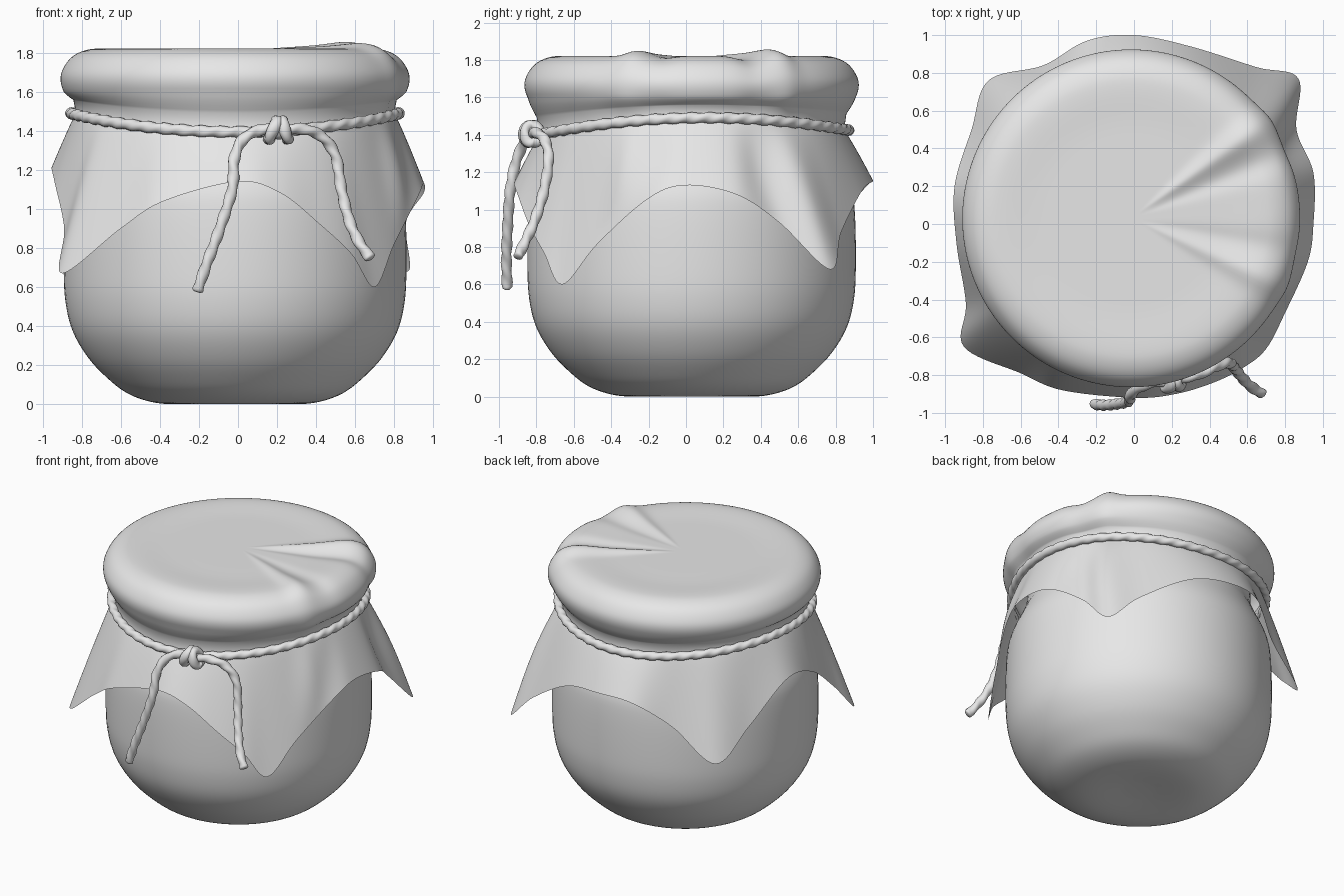
import bpy, bmesh, math
from mathutils import Vector

if "Cube" in bpy.data.objects:
    bpy.data.objects.remove(bpy.data.objects["Cube"])

CX, CY = -0.015, 0.03          # axis of the jar
TAU = 2 * math.pi

grey = bpy.data.materials.new("plain_grey")
grey.use_nodes = True
grey.diffuse_color = (0.8, 0.8, 0.8, 1)
grey.node_tree.nodes["Principled BSDF"].inputs["Base Color"].default_value = (0.8, 0.8, 0.8, 1)


def smooth_path(points, steps, closed=False):
    """Catmull-Rom curve through the points."""
    pts = [Vector(p) for p in points]
    n = len(pts)

    def pick(i):
        return pts[i % n] if closed else pts[max(0, min(n - 1, i))]

    out = []
    for i in range(n if closed else n - 1):
        a, b, c, d = (pick(i + k) for k in (-1, 0, 1, 2))
        for s in range(steps):
            t = s / steps
            out.append(0.5 * (2 * b + (c - a) * t + (2 * a - 5 * b + 4 * c - d) * t ** 2
                              + (3 * b - a - 3 * c + d) * t ** 3))
    if not closed:
        out.append(pts[-1])
    return out


def loft(name, rings, cap_start=False, cap_end=False, loop=False):
    """Skin a list of closed rings into one smooth object."""
    bm = bmesh.new()
    rows = [[bm.verts.new(p) for p in ring] for ring in rings]
    n = len(rows[0])
    pairs = list(zip(rows, rows[1:]))
    if loop:
        pairs.append((rows[-1], rows[0]))
    for a, b in pairs:
        for j in range(n):
            k = (j + 1) % n
            bm.faces.new((a[j], a[k], b[k], b[j]))
    if cap_start:
        bm.faces.new(rows[0][::-1])
    if cap_end:
        bm.faces.new(rows[-1])
    bmesh.ops.recalc_face_normals(bm, faces=bm.faces)
    for f in bm.faces:
        f.smooth = True
    mesh = bpy.data.meshes.new(name)
    bm.to_mesh(mesh)
    bm.free()
    mesh.materials.append(grey)
    obj = bpy.data.objects.new(name, mesh)
    bpy.context.collection.objects.link(obj)
    return obj


def rope(name, path, radius=0.03, closed=False, pitch=0.1, sides=14):
    """Twisted two-strand cord swept along a path."""
    n = len(path)
    rings, travelled = [], 0.0
    total = sum((path[i + 1] - path[i]).length for i in range(n - 1))
    if closed:
        total += (path[0] - path[-1]).length
    turns = round(total / pitch)
    for i, p in enumerate(path):
        if i:
            travelled += (p - path[i - 1]).length
        ahead = path[(i + 1) % n] if closed else path[min(i + 1, n - 1)]
        behind = path[i - 1] if closed else path[max(i - 1, 0)]
        tangent = (ahead - behind).normalized()
        outward = Vector((p.x - CX, p.y - CY, 0))
        side = tangent.cross(outward).normalized()
        up = side.cross(tangent)
        twist = TAU * turns * travelled / total
        shrink = 1.0
        if not closed and i in (0, n - 1):
            shrink = 0.6
        ring = []
        for j in range(sides):
            a = TAU * j / sides
            r = radius * shrink * (0.93 + 0.1 * math.cos(2 * a - twist))
            ring.append(p + side * (r * math.cos(a)) + up * (r * math.sin(a)))
        rings.append(ring)
    return loft(name, rings, not closed, not closed, closed)


def rope_height(a):
    return 1.45 + 0.04 * math.cos(2 * a) + 0.015 * math.sin(a)


# Jar: smooth turned body with a neck hidden under the cloth
jar_profile = smooth_path([
    (0.1, 0.012, 0), (0.3, 0, 0), (0.43, 0.012, 0), (0.55, 0.055, 0), (0.65, 0.13, 0),
    (0.75, 0.235, 0), (0.83, 0.37, 0), (0.868, 0.52, 0), (0.878, 0.7, 0), (0.873, 0.98, 0),
    (0.85, 1.12, 0), (0.78, 1.28, 0), (0.74, 1.4, 0), (0.74, 1.7, 0)], 5)
loft("jar", [[(CX + p.x * math.cos(TAU * j / 96), CY + p.x * math.sin(TAU * j / 96), max(0, p.y))
              for j in range(96)] for p in jar_profile], True, True)

# Cloth hem: square cloth with four hanging corners and raised sides
hem = smooth_path([
    (-0.9, -0.65, 0.67), (-0.6, -0.79, 0.9), (-0.38, -0.88, 1.04), (0, -0.92, 1.14),
    (0.22, -0.9, 1.08), (0.42, -0.84, 0.92), (0.58, -0.76, 0.77), (0.7, -0.66, 0.6),
    (0.8, -0.47, 0.82), (0.92, -0.2, 1.06), (0.95, 0, 1.13), (0.95, 0.27, 1.08),
    (0.86, 0.5, 0.93), (0.87, 0.77, 0.68), (0.65, 0.83, 0.88), (0.3, 0.94, 1.1),
    (0, 1, 1.15), (-0.25, 0.97, 1.13), (-0.48, 0.84, 0.97), (-0.77, 0.76, 0.75),
    (-0.86, 0.5, 0.95), (-0.95, 0.2, 1.2), (-0.94, -0.1, 1.14), (-0.89, -0.42, 0.9)], 10, True)


def fold(a, r):
    """Ridges that fan out from the middle of the lid."""
    grow = max(0, min(1, (r - 0.1) / 0.6))
    total = 0
    for direction, width, height in ((0.62, 0.1, 0.035), (0.4, 0.1, -0.02),
                                     (-0.42, 0.1, 0.028), (-0.2, 0.1, -0.012)):
        total += height * math.exp(-((a - direction) / width) ** 2)
    return total * grow


lid_profile = smooth_path([
    (0.05, 1.815, 0), (0.3, 1.815, 0), (0.5, 1.815, 0), (0.68, 1.822, 0), (0.77, 1.812, 0),
    (0.84, 1.775, 0), (0.885, 1.71, 0), (0.893, 1.65, 0), (0.87, 1.585, 0), (0.828, 1.53, 0)], 4)

# Cloth cover: lid, pinched neck and flared skirt in one sheet
cloth_rings = []
angles = [math.atan2(h.y - CY, h.x - CX) for h in hem]
for p in lid_profile:
    flat = max(0, min(1, (p.y - 1.6) / 0.2))
    ring = []
    for a in angles:
        f = fold(a, p.x)
        r = p.x + 0.5 * f * (1 - flat)
        z = p.y + f * flat
        if p.y < 1.6:
            z += (rope_height(a) - 1.45) * (1.6 - p.y) / 0.1
        ring.append((CX + r * math.cos(a), CY + r * math.sin(a), z))
    cloth_rings.append(ring)
STEPS = 16
for s in range(STEPS + 1):
    t = s / STEPS
    ring = []
    for a, h in zip(angles, hem):
        edge = math.hypot(h.x - CX, h.y - CY)
        neck = 0.815
        r = neck + (edge - neck) * t ** 0.9 + 0.8 * fold(a, 0.8) * math.sin(math.pi * t)
        top = rope_height(a)
        z = top + (h.z - top) * t
        ring.append((CX + r * math.cos(a), CY + r * math.sin(a), z))
    cloth_rings.append(ring)
loft("cloth_cover", cloth_rings, cap_start=True)

# Cord tied round the neck
N = 400
rope("neck_cord", [Vector((CX + 0.84 * math.cos(TAU * i / N), CY + 0.84 * math.sin(TAU * i / N),
                           rope_height(TAU * i / N))) for i in range(N)], closed=True)

# Loose cord ends
rope("right_cord_end", smooth_path([
    (0.2, -0.83, 1.42), (0.1, -0.84, 1.4), (0.02, -0.87, 1.35), (-0.02, -0.91, 1.25),
    (-0.03, -0.94, 1.1), (-0.1, -0.955, 0.88), (-0.16, -0.96, 0.72), (-0.21, -0.955, 0.575)], 10))
rope("left_cord_end", smooth_path([
    (0.22, -0.82, 1.4), (0.33, -0.8, 1.41), (0.43, -0.755, 1.37), (0.5, -0.735, 1.27),
    (0.53, -0.76, 1.1), (0.57, -0.81, 0.94), (0.62, -0.86, 0.83), (0.68, -0.9, 0.745)], 10))

# Knot: two cord wraps round a small core
for name, x, tilt in (("right_knot_wrap", 0.18, 0.02), ("left_knot_wrap", 0.24, -0.015)):
    loop = []
    for i in range(40):
        a = TAU * i / 40
        loop.append(Vector((x + tilt * math.sin(a), -0.825 + 0.15 * (x - 0.21)
                            + 0.042 * math.cos(a), 1.405 + 0.047 * math.sin(a))))
    rope(name, loop, 0.031, True, 0.15)
bpy.ops.mesh.primitive_uv_sphere_add(segments=20, ring_count=12, radius=0.05,
                                     location=(0.21, -0.82, 1.405))
core = bpy.context.object
core.name = "knot_core"
core.data.materials.append(grey)
bpy.ops.object.shade_smooth()
